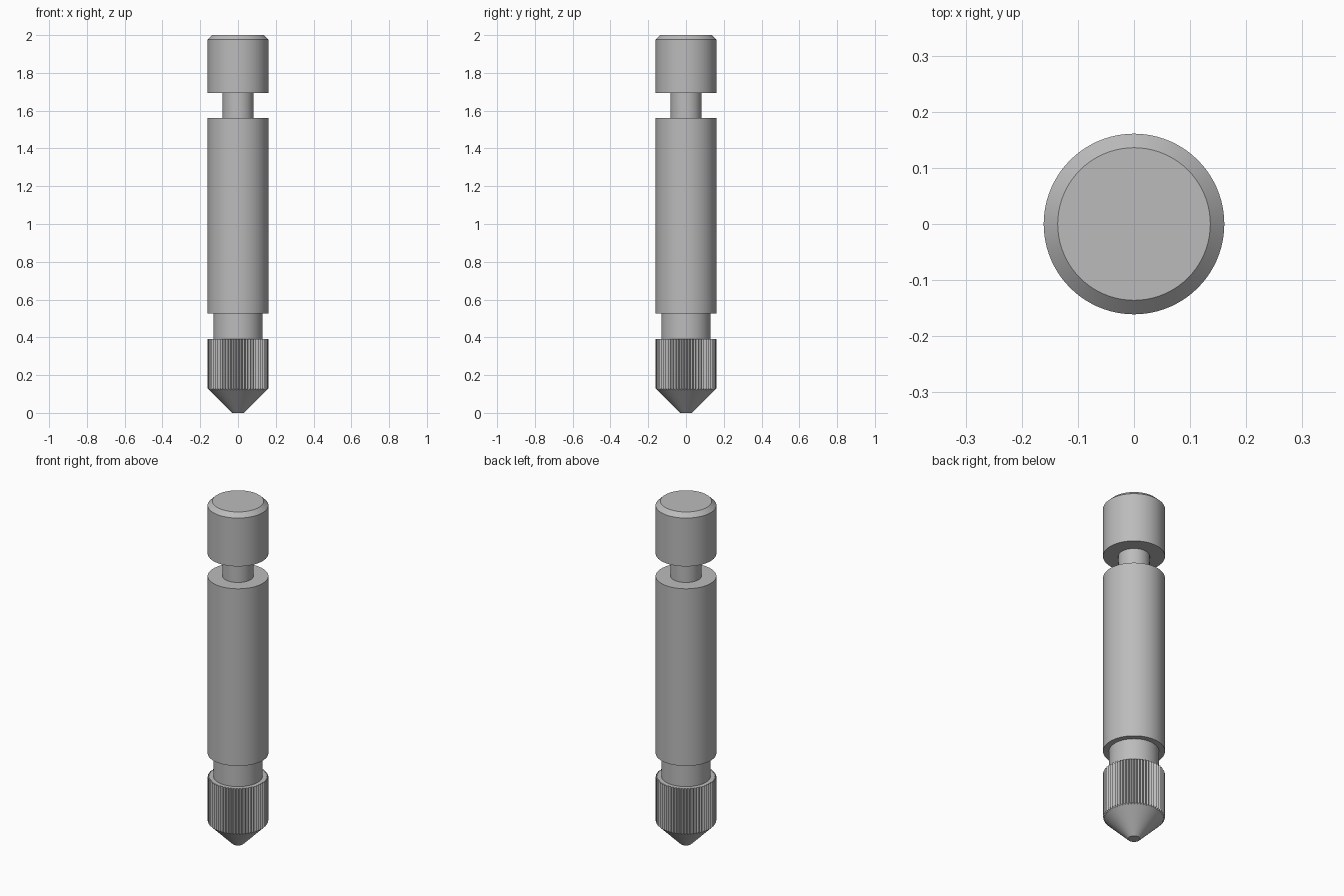
import bpy, bmesh, math

cube = bpy.data.objects.get("Cube")
if cube:
    bpy.data.objects.remove(cube, do_unlink=True)

steel = bpy.data.materials.new("brushed grey steel")
steel.use_nodes = True
colour = (0.5, 0.5, 0.5, 1)
steel.diffuse_color = colour
steel.node_tree.nodes["Principled BSDF"].inputs["Base Color"].default_value = colour

RADIUS = 0.161
TIP_RADIUS = 0.032
CONE_TOP = 0.13
KNURL_TOP = 0.39
TEETH = 60
GROOVE = 0.01


def loft(name, rings):
    """Skin a stack of rings of (radius, height) points and cap both ends."""
    bm = bmesh.new()
    loops = []
    for ring in rings:
        step = math.tau / len(ring)
        loops.append([bm.verts.new((r * math.cos(i * step), r * math.sin(i * step), z))
                      for i, (r, z) in enumerate(ring)])
    for low, high in zip(loops, loops[1:]):
        n = len(low)
        for i in range(n):
            j = (i + 1) % n
            bm.faces.new((low[i], low[j], high[j], high[i]))
    bm.faces.new(loops[0][::-1])
    bm.faces.new(loops[-1])
    mesh = bpy.data.meshes.new(name)
    bm.to_mesh(mesh)
    bm.free()
    mesh.materials.append(steel)
    obj = bpy.data.objects.new(name, mesh)
    bpy.context.collection.objects.link(obj)
    bpy.ops.object.select_all(action='DESELECT')
    obj.select_set(True)
    bpy.context.view_layer.objects.active = obj
    bpy.ops.object.shade_smooth_by_angle(angle=math.radians(25))
    return obj


def turned(name, profile, sides=72):
    return loft(name, [[point] * sides for point in profile])


# Chamfered head, shaft and the two recessed necks
turned("head", [(RADIUS, 1.693), (RADIUS, 1.976), (0.136, 2.0)])
turned("upper_neck", [(0.082, 1.55), (0.082, 1.70)])
turned("shaft", [(RADIUS, 0.525), (RADIUS, 1.562)])
turned("lower_neck", [(0.13, 0.38), (0.13, 0.535)])

# Knurled collar, its grooves running out onto the conical point
slope = CONE_TOP / (RADIUS - TIP_RADIUS)
radii = [RADIUS, RADIUS - GROOVE] * TEETH
loft("knurled_point", [
    [(TIP_RADIUS, 0)] * len(radii),
    [(r, (r - TIP_RADIUS) * slope) for r in radii],
    [(r, KNURL_TOP) for r in radii],
])
